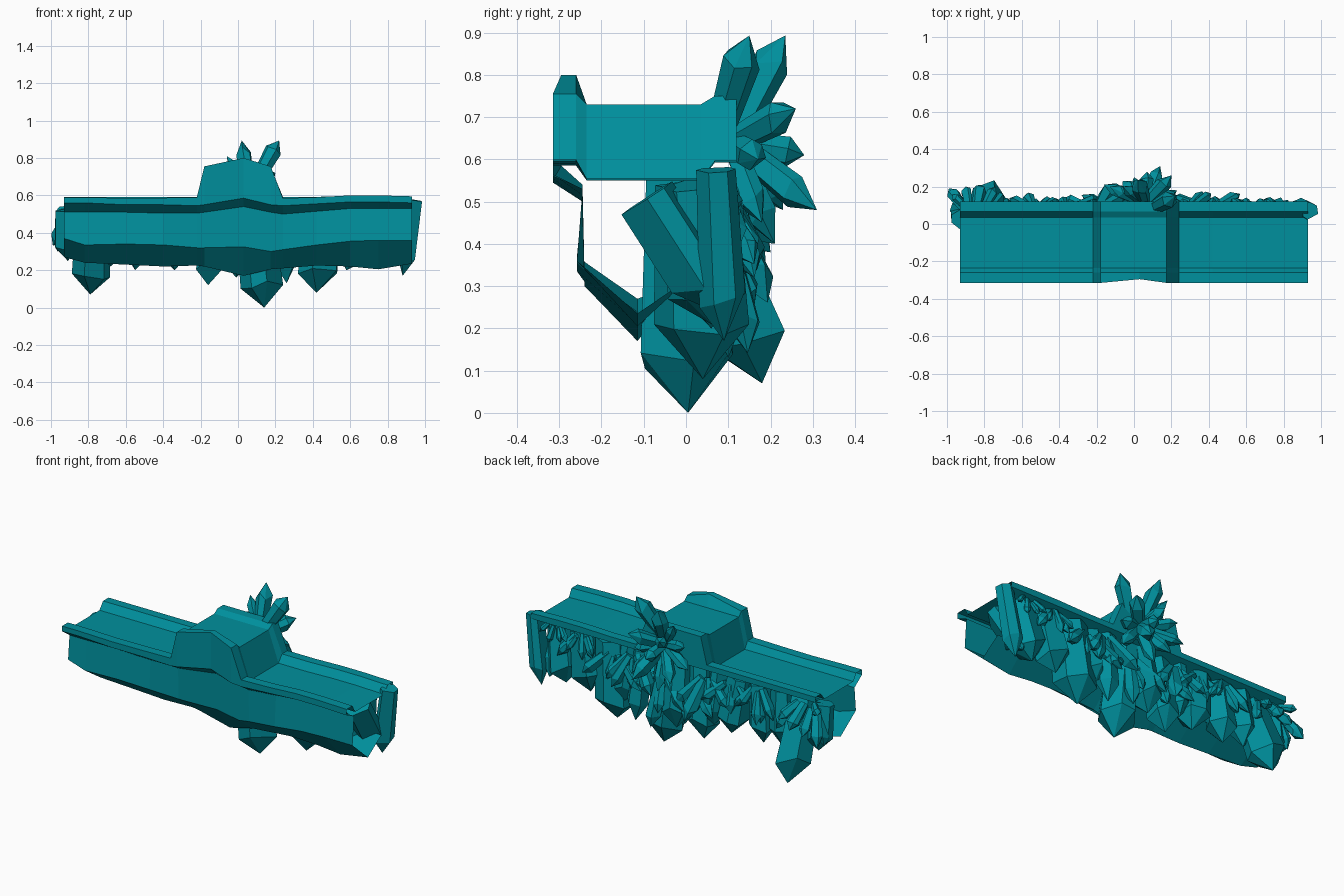
import bpy, bmesh, math, random
from mathutils import Vector
random.seed(4)

mat = bpy.data.materials.new("teal_stone")
mat.diffuse_color = (0.0, 0.28, 0.34, 1)


def add_object(name, bm):
    me = bpy.data.meshes.new(name)
    bm.to_mesh(me)
    bm.free()
    ob = bpy.data.objects.new(name, me)
    me.materials.append(mat)
    bpy.context.collection.objects.link(ob)
    return ob


# Ledge: stations along x with heights of bottom, wall foot, neck, lip base, lip top, floor
stations = [
    (-0.93, 0.27, 0.37, 0.51, 0.56, 0.59, 0.55),
    (-0.82, 0.24, 0.335, 0.51, 0.56, 0.59, 0.55),
    (-0.60, 0.23, 0.34, 0.51, 0.55, 0.585, 0.55),
    (-0.40, 0.22, 0.335, 0.505, 0.55, 0.587, 0.55),
    (-0.22, 0.225, 0.32, 0.505, 0.545, 0.59, 0.55),
    (-0.18, 0.22, 0.32, 0.51, 0.55, 0.755, 0.73),
    (0.03, 0.17, 0.325, 0.54, 0.585, 0.80, 0.73),
    (0.175, 0.205, 0.30, 0.51, 0.55, 0.755, 0.73),
    (0.24, 0.21, 0.31, 0.50, 0.545, 0.585, 0.55),
    (0.42, 0.225, 0.335, 0.515, 0.555, 0.59, 0.55),
    (0.60, 0.22, 0.355, 0.53, 0.565, 0.60, 0.555),
    (0.75, 0.205, 0.36, 0.53, 0.565, 0.60, 0.555),
    (0.93, 0.235, 0.36, 0.53, 0.56, 0.595, 0.55)]
bm = bmesh.new()
rings = []
for x, zb, zm, zn, zl, zt, zf in stations:
    back = zf + (0.02 if zf > 0.6 else 0.042)
    fy = -0.295 if x == 0.03 else -0.315
    foot = -0.24 if zm < 0.33 else -0.258
    prof = [(0.01, 0.32), (-0.115, zb), (foot, zm), (-0.245, zn), (fy, zl), (fy, zt),
            (-0.26, zt), (-0.235, zf), (0.035, zf), (0.068, back),
            (0.12, back), (0.12, 0.56), (0.05, 0.53)]
    rings.append([bm.verts.new((x, y, z)) for y, z in prof])
for a, b in zip(rings, rings[1:]):
    for i in range(len(a) - 1):
        bm.faces.new((a[i], a[i + 1], b[i + 1], b[i]))
bmesh.ops.recalc_face_normals(bm, faces=bm.faces)
add_object("ledge_shell", bm)


# Crystal: six-sided shaft that widens to a shoulder, then a point
def crystal(bm, base, tip, r, shoulder=0.72, taper=0.7, jag=0.07):
    base, tip = Vector(base), Vector(tip)
    axis = tip - base
    u = axis.orthogonal().normalized()
    v = axis.normalized().cross(u)
    roll = random.uniform(0, math.pi)
    lo, hi = [], []
    for i in range(6):
        t = roll + i * math.pi / 3 + random.uniform(-0.25, 0.25)
        d = (u * math.cos(t) + v * math.sin(t)) * r
        lo.append(bm.verts.new(base + d * taper))
        hi.append(bm.verts.new(base + axis * (shoulder + random.uniform(-jag, jag)) + d))
    top = bm.verts.new(tip)
    for i in range(6):
        j = (i + 1) % 6
        bm.faces.new((lo[i], lo[j], hi[j], hi[i]))
        bm.faces.new((hi[i], hi[j], top))
    bm.faces.new(lo[::-1])


def crystal_group(name, items, **kw):
    bm = bmesh.new()
    for base, tip, r in items:
        crystal(bm, base, tip, r, **kw)
    add_object(name, bm)


# Large crystals hanging behind the ledge, overlapping into a wall
crystal_group("hanging_crystals", [
    ((-0.78, 0.0, 0.51), (-0.79, 0.18, 0.07), 0.105),
    ((-0.13, 0.02, 0.54), (-0.16, 0.06, 0.12), 0.085),
    ((0.08, 0.0, 0.55), (0.14, 0.005, 0.0), 0.115),
    ((0.24, 0.06, 0.54), (0.26, 0.10, 0.13), 0.06),
    ((0.46, 0.02, 0.54), (0.42, 0.04, 0.08), 0.115),
    ((0.94, 0.07, 0.575), (0.88, 0.09, 0.17), 0.056),
    ((-0.92, 0.03, 0.52), (-0.91, 0.06, 0.25), 0.07),
    ((-0.66, 0.04, 0.54), (-0.68, 0.07, 0.22), 0.08),
    ((-0.52, 0.04, 0.54), (-0.55, 0.06, 0.2), 0.085),
    ((-0.39, 0.03, 0.54), (-0.34, 0.06, 0.2), 0.095),
    ((-0.25, 0.04, 0.54), (-0.24, 0.08, 0.23), 0.07),
    ((0.0, 0.04, 0.56), (-0.01, 0.10, 0.16), 0.085),
    ((0.33, 0.04, 0.54), (0.34, 0.09, 0.22), 0.06),
    ((0.64, 0.03, 0.54), (0.58, 0.06, 0.2), 0.095),
    ((0.80, 0.02, 0.54), (0.74, 0.06, 0.21), 0.095)], shoulder=0.74, taper=0.85)
# Inner crystal leaning back from the right end
crystal_group("inner_right_crystal", [((0.84, -0.09, 0.51), (0.83, 0.09, 0.23), 0.075)],
              taper=1.0)

# Starburst above and behind the raised middle
c = (0.06, 0.11, 0.64)
tips = [((0.02, 0.235, 0.893), 0.045), ((0.20, 0.26, 0.72), 0.042),
        ((0.14, 0.31, 0.48), 0.042), ((0.07, 0.28, 0.61), 0.038),
        ((-0.06, 0.20, 0.81), 0.03), ((-0.13, 0.20, 0.70), 0.034),
        ((-0.16, 0.21, 0.58), 0.034), ((0.00, 0.25, 0.72), 0.034),
        ((-0.06, 0.23, 0.48), 0.036), ((0.22, 0.17, 0.60), 0.036),
        ((0.04, 0.21, 0.40), 0.036), ((0.23, 0.18, 0.45), 0.034)]
crystal_group("starburst_crystals", [(c, t, r) for t, r in tips]
              + [((0.10, 0.085, 0.68), (0.22, 0.15, 0.893), 0.048)], taper=0.75)

# Left end crystals
crystal_group("left_end_crystals", [
    ((-0.91, 0.08, 0.50), (-0.99, 0.19, 0.33), 0.036),
    ((-0.92, 0.07, 0.47), (-0.965, 0.09, 0.30), 0.035),
    ((-0.90, 0.09, 0.53), (-0.97, 0.16, 0.51), 0.024),
    ((-0.84, 0.09, 0.52), (-0.82, 0.21, 0.40), 0.036),
    ((-0.80, 0.09, 0.52), (-0.74, 0.20, 0.44), 0.03),
    ((-0.88, 0.09, 0.50), (-0.90, 0.20, 0.38), 0.03),
    ((-0.76, 0.09, 0.50), (-0.70, 0.16, 0.36), 0.03)])

# Irregular fans of crystals spilling down the back: x, z, count, length
fans = [(-0.53, 0.53, 5, 0.17), (-0.36, 0.52, 3, 0.17), (-0.2, 0.51, 4, 0.23),
        (-0.1, 0.42, 3, 0.20), (0.10, 0.44, 4, 0.24), (0.28, 0.52, 4, 0.22),
        (0.40, 0.48, 4, 0.22), (0.62, 0.54, 5, 0.16), (0.79, 0.55, 4, 0.13)]
for k, (x, z, n, length) in enumerate(fans):
    items = []
    for i in range(n):
        a = (i / (n - 1) - 0.5) * 1.5 + random.uniform(-0.2, 0.2)
        l = length * random.uniform(0.6, 1.15)
        out = random.uniform(0.2, 0.45)
        d = Vector((math.sin(a), out, -math.cos(a))).normalized() * l
        b = Vector((x + 0.05 * math.sin(a), 0.09, z + random.uniform(-0.03, 0.01)))
        items.append((b, b + d, 0.15 * l + 0.004))
    crystal_group("crystal_fan_%d" % (k + 1), items)
